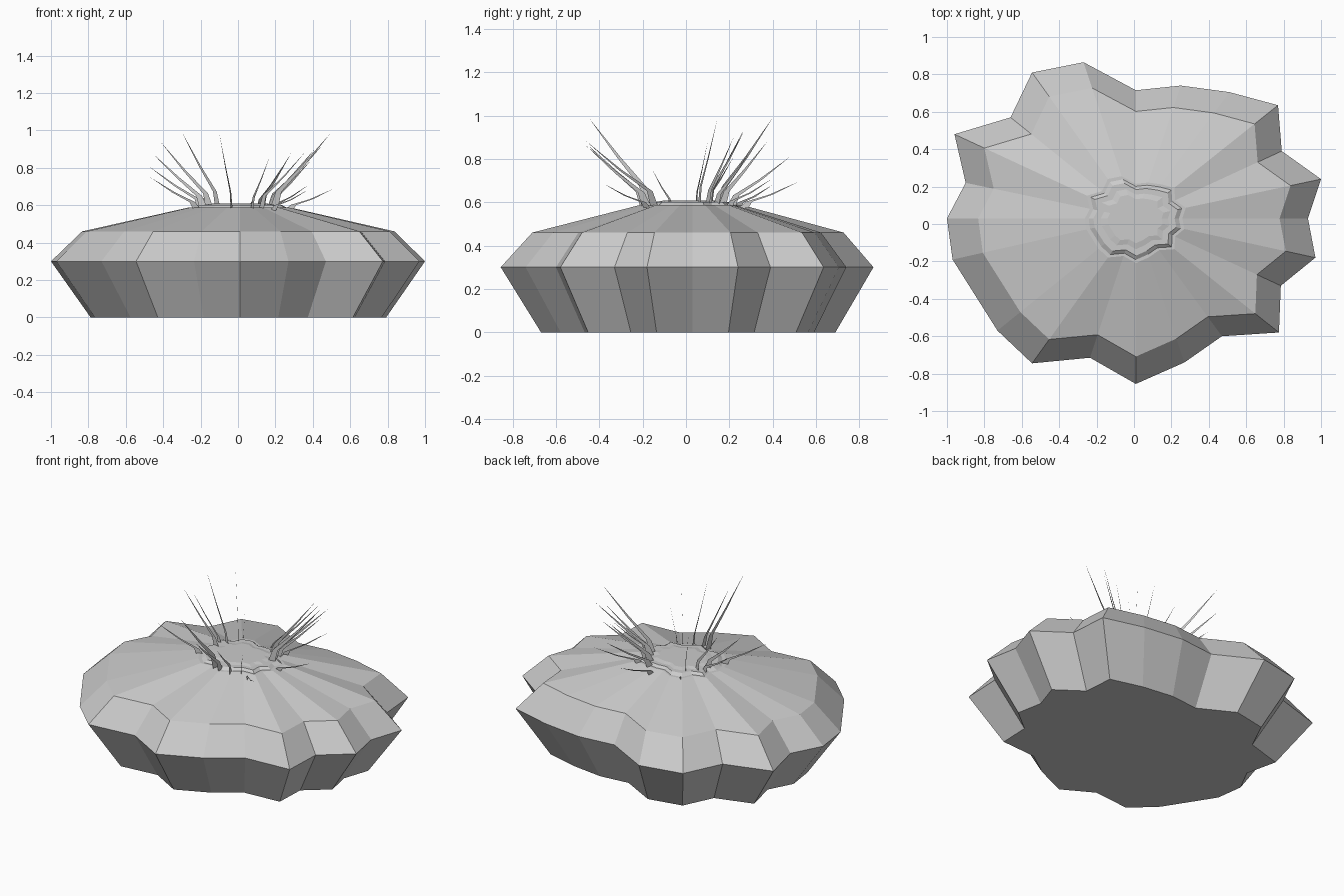
import bpy, bmesh, math
from mathutils import Vector

if "Cube" in bpy.data.objects:
    bpy.data.objects.remove(bpy.data.objects["Cube"])

# Irregular widest outline of the rock, seen from above
CENTRE = Vector((0.01, 0.03))
OUTLINE = [(.93, .03), (1.0, .24), (.79, .39), (.77, .635), (.51, .705), (.25, .74),
           (.01, .715), (-.27, .865), (-.545, .81), (-.66, .57), (-.96, .48), (-.90, .22),
           (-1.0, .03), (-.97, -.19), (-.85, -.38), (-.73, -.57), (-.545, -.745),
           (-.235, -.715), (.01, -.855), (.27, -.74), (.47, -.60), (.775, -.58),
           (.785, -.33), (.97, -.18)]
# Outline scale and height of each layer
LAYERS = [(.79, 0), (1, .30), (.835, .46), (.27, .588), (.25, .588), (.225, .602), (.186, .602), (.15, .608)]


def finish(bm, name):
    mesh = bpy.data.meshes.new(name)
    bm.to_mesh(mesh)
    bm.free()
    obj = bpy.data.objects.new(name, mesh)
    bpy.context.collection.objects.link(obj)
    return obj


# Faceted rock
bm = bmesh.new()
rings = []
for s, z in LAYERS:
    c = CENTRE * (1 - s)
    rings.append([bm.verts.new((c.x + x * s, c.y + y * s, z)) for x, y in OUTLINE])
n = len(OUTLINE)
for a, b in zip(rings, rings[1:]):
    for i in range(n):
        j = (i + 1) % n
        bm.faces.new((a[i], a[j], b[j], b[i]))
bm.faces.new(rings[0][::-1])
bm.faces.new(rings[-1])
bmesh.ops.recalc_face_normals(bm, faces=bm.faces)
finish(bm, "rock")

# Grass blade tips: x, y, z
TIPS = [(-.31, .39, .99), (.485, .135, .985), (-.11, -.455, .985), (-.425, .26, .94),
        (.16, -.47, .86), (.0, -.47, .87), (-.47, .09, .88), (.35, -.475, .885),
        (.275, .365, .88), (-.49, .21, .81), (.23, .47, .81), (.38, .29, .84),
        (-.48, -.165, .75), (.505, 0, .69), (.37, -.39, .685), (.10, .51, .695),
        (.37, .39, .71), (.45, .26, .93), (-.24, .39, .68), (.40, .21, .90)]


def blade(bm, x, y, z):
    """Thin upright blade bending outwards in a radial plane."""
    a = math.atan2(y, x)
    tip = math.hypot(x, y)
    low = max(0, min(1, (.9 - z) / .2))
    r, base, h = .19 + .07 * low, .595 - .012 * low, z - .6
    rows = [(r, base - .01, .022), (r + .025, base + h * .2, .016),
            (r + (tip - r) * .5, base + h * .55, .009)]

    def point(rad, zz):
        return bm.verts.new((.01 + rad * math.cos(a), .01 + rad * math.sin(a), zz))
    pairs = [(point(q - w, zz), point(q + w, zz)) for q, zz, w in rows]
    for p, q in zip(pairs, pairs[1:]):
        bm.faces.new((p[0], p[1], q[1], q[0]))
    bm.faces.new((*pairs[-1], point(tip, z)))


# Ring of grass blades
bm = bmesh.new()
for t in TIPS:
    blade(bm, *t)
finish(bm, "grass_blades")
